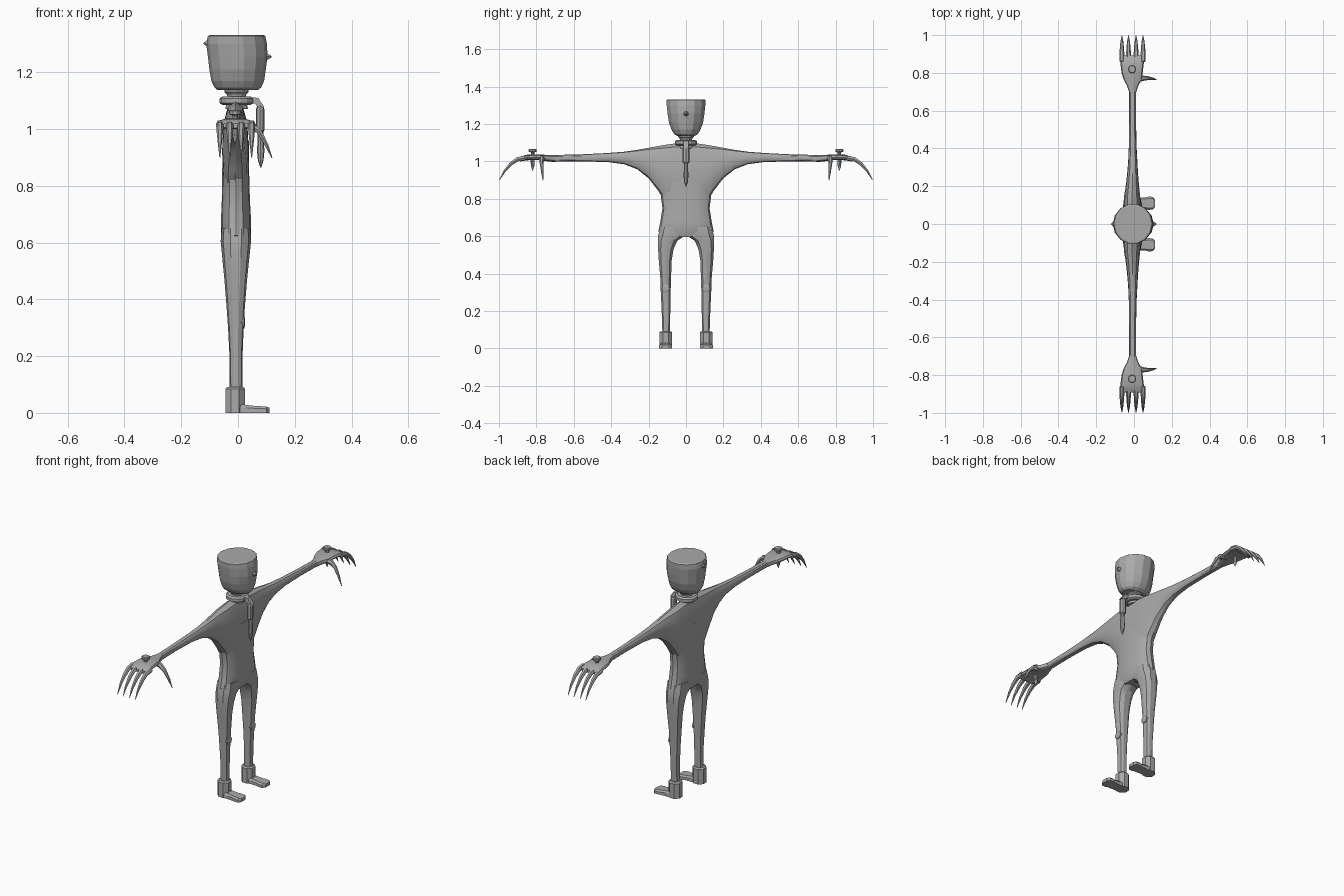
import bpy, bmesh, math
from mathutils import Vector

grey = bpy.data.materials.new("plain grey")
grey.diffuse_color = (0.40, 0.40, 0.40, 1)


def loft(name, rings, smooth=0):
    """Skin a list of equal-length point rings and cap both ends."""
    bm = bmesh.new()
    vs = [[bm.verts.new(p) for p in r] for r in rings]
    n = len(rings[0])
    for a, b in zip(vs, vs[1:]):
        for i in range(n):
            j = (i + 1) % n
            bm.faces.new((a[i], a[j], b[j], b[i]))
    bm.faces.new(vs[0])
    bm.faces.new(vs[-1])
    bmesh.ops.recalc_face_normals(bm, faces=bm.faces)
    me = bpy.data.meshes.new(name)
    bm.to_mesh(me)
    bm.free()
    me.materials.append(grey)
    ob = bpy.data.objects.new(name, me)
    bpy.context.collection.objects.link(ob)
    if smooth:
        bpy.ops.object.select_all(action='DESELECT')
        ob.select_set(True)
        bpy.context.view_layer.objects.active = ob
        bpy.ops.object.shade_smooth_by_angle(angle=math.radians(smooth))
    return ob


def ring(c, u, v, n, power=1.0, turn=0.0):
    """Super-ellipse ring around c with half axes u and v."""
    c, u, v = Vector(c), Vector(u), Vector(v)
    f = lambda t: math.copysign(abs(t) ** power, t) if abs(t) > 1e-6 else 0
    angs = [2 * math.pi * (i + turn) / n for i in range(n)]
    return [c + u * f(math.cos(a)) + v * f(math.sin(a)) for a in angs]


def level(z, x0, x1, y0, y1, n=12, power=1.0, turn=0.0):
    return ring(((x0 + x1) / 2, (y0 + y1) / 2, z), ((x1 - x0) / 2, 0, 0),
                (0, (y1 - y0) / 2, 0), n, power, turn)


def slab(y, x0, x1, z0, z1, n=12, power=0.8):
    return ring(((x0 + x1) / 2, y, (z0 + z1) / 2), ((x1 - x0) / 2, 0, 0),
                (0, 0, (z1 - z0) / 2), n, power)


def claw(name, path, radii):
    """Tapering curved finger, six sided."""
    pts = [Vector(p) for p in path]
    rings = []
    for i, p in enumerate(pts):
        d = (pts[min(i + 1, len(pts) - 1)] - pts[max(i - 1, 0)]).normalized()
        side = d.cross(Vector((0, 0, 1))).normalized()
        rings.append(ring(p, side * radii[i], side.cross(d) * radii[i], 6))
    return loft(name, rings, 40)


# Head: faceted bowl with a flat top, and its small nose and rear point
loft("head", [level(z, a, b, -h, h, 14, 1, 0) for z, a, b, h in [
    (1.137, -.072, .07, .05), (1.147, -.083, .082, .066), (1.17, -.094, .092, .08),
    (1.21, -.101, .098, .094), (1.255, -.106, .104, .101), (1.30, -.112, .102, .106),
    (1.328, -.106, .096, .107), (1.332, -.098, .09, .10)]])
for name, x, z, d in (("nose", .10, 1.255, .018), ("rear_point", -.107, 1.302, -.014)):
    loft(name, [ring((x, 0, z), (0, .015, 0), (0, 0, .015), 6),
                ring((x + d, 0, z), (0, .003, 0), (0, 0, .003), 6)])

# Neck and collar
loft("neck", [level(z, -.005 - r, -.005 + r, -r, r, 12) for z, r in
              [(1.07, .04), (1.112, .032), (1.122, .034), (1.13, .042), (1.14, .042)]])
loft("collar", [level(z, -.005 - r, -.005 + r, -r, r, 14) for z, r in
                [(1.085, .05), (1.092, .06), (1.108, .06), (1.115, .05)]])

# Tie hanging from the collar: strap, block and spike
loft("tie_strap", [ring(c, u, (0, .018, 0), 4, 1, .5) for c, u in [
    ((.03, 0, 1.102), (0, 0, .016)), ((.065, 0, 1.10), (.008, 0, .014)),
    ((.083, 0, 1.075), (.014, 0, .004))]])
loft("tie_block", [level(z, .078 - r, .078 + r, -w, w, 8) for z, r, w in
                   [(1.082, .010, .014), (1.07, .015, .019), (.995, .015, .019),
                    (.99, .011, .014)]])
loft("tie_spike", [level(z, .08 - r, .08 + r, -r, r, 8) for z, r in
                   [(.995, .010), (.92, .013), (.89, .010), (.865, .002)]])

# Shoulders and both arms in one skin
half = [(0, -.056, .038, .74, 1.097), (.06, -.056, .038, .75, 1.096),
        (.115, -.055, .036, .79, 1.088), (.15, -.052, .032, .845, 1.082),
        (.20, -.044, .027, .91, 1.073), (.26, -.037, .022, .958, 1.062),
        (.33, -.031, .018, .985, 1.052), (.42, -.027, .013, .997, 1.045),
        (.56, -.026, .011, 1.0, 1.038), (.72, -.026, .012, .998, 1.034)]
stations = [(-y, *r) for y, *r in reversed(half[1:])] + half
loft("shoulders_and_arms", [slab(*s) for s in stations], 30)

# Torso
loft("torso", [level(z, a, b, -h, h, 16, .8) for z, a, b, h in [
    (.595, -.050, .036, .105), (.625, -.060, .046, .148), (.68, -.060, .046, .137),
    (.75, -.057, .042, .126), (.82, -.056, .040, .135), (.90, -.055, .038, .155),
    (.96, -.055, .038, .15)]], 30)

for s, side in ((-1, "right"), (1, "left")):
    # Leg from hip to boot
    loft(side + "_leg", [level(z, a, b, s * i, s * o, 10, .85) for z, a, b, i, o in [
        (.08, -.029, .015, .085, .127), (.20, -.030, .016, .083, .131),
        (.30, -.035, .020, .081, .136), (.37, -.040, .024, .079, .138),
        (.47, -.048, .032, .075, .147), (.53, -.054, .038, .065, .151),
        (.575, -.058, .043, .045, .153), (.605, -.061, .046, .0, .152),
        (.65, -.058, .044, .0, .14)]], 30)
    loft(side + "_knee_pad", [ring((x, s * .108, .32), (0, r, 0), (0, 0, r), 8)
                              for x, r in [(.01, .022), (.022, .022), (.025, .012)]])

    # Boot shaft and flat rounded toe
    loft(side + "_boot", [level(z, -.010 - r, -.010 + r, s * .108 - r, s * .108 + r,
                                8, 1, .5) for z, r in
                          [(0, .037), (.085, .037), (.092, .030)]])
    toe = lambda x, w, h: [Vector((x, s * .11 + w * k, z)) for k, z in
                           [(-1, 0), (1, 0), (1, h * .65), (.75, h), (-.75, h), (-1, h * .65)]]
    loft(side + "_toe", [toe(-.02, .030, .034), toe(.03, .029, .028), toe(.065, .031, .024),
                         toe(.075, .035, .024), toe(.10, .034, .022), toe(.111, .019, .018)])

    # Palm
    loft(side + "_palm", [slab(s * y, a, b, c, d, 12, .75) for y, a, b, c, d in [
        (.70, -.026, .012, .998, 1.034), (.735, -.038, .024, 1.0, 1.035),
        (.765, -.055, .042, 1.004, 1.036), (.80, -.066, .046, 1.008, 1.038),
        (.85, -.072, .052, 1.006, 1.036), (.885, -.076, .060, 1.0, 1.026),
        (.892, -.072, .056, 1.004, 1.02)]], 30)

    # Four hooked fingers and a thumb
    for i, x in enumerate((-.064, -.029, .011, .048)):
        claw(f"{side}_finger_{i + 1}",
             [(x, s * y, z) for y, z in [(.86, 1.018), (.90, 1.012), (.935, .988),
                                         (.97, .948), (.998, .900)]],
             (.014, .013, .011, .007, .0015))
    claw(side + "_thumb", [(.015, s * .765, 1.018), (.05, s * .772, 1.012),
                           (.075, s * .772, .99), (.10, s * .768, .945),
                           (.12, s * .765, .898)],
         (.017, .014, .010, .007, .0015))

    # Nail driven through the hand
    loft(side + "_nail", [level(z, -.010 - r, -.010 + r, s * .82 - r, s * .82 + r, 10)
                          for z, r in [(.95, .001), (.975, .010), (1.0, .011), (1.048, .010),
                                       (1.052, .022), (1.064, .022), (1.067, .018)]])
